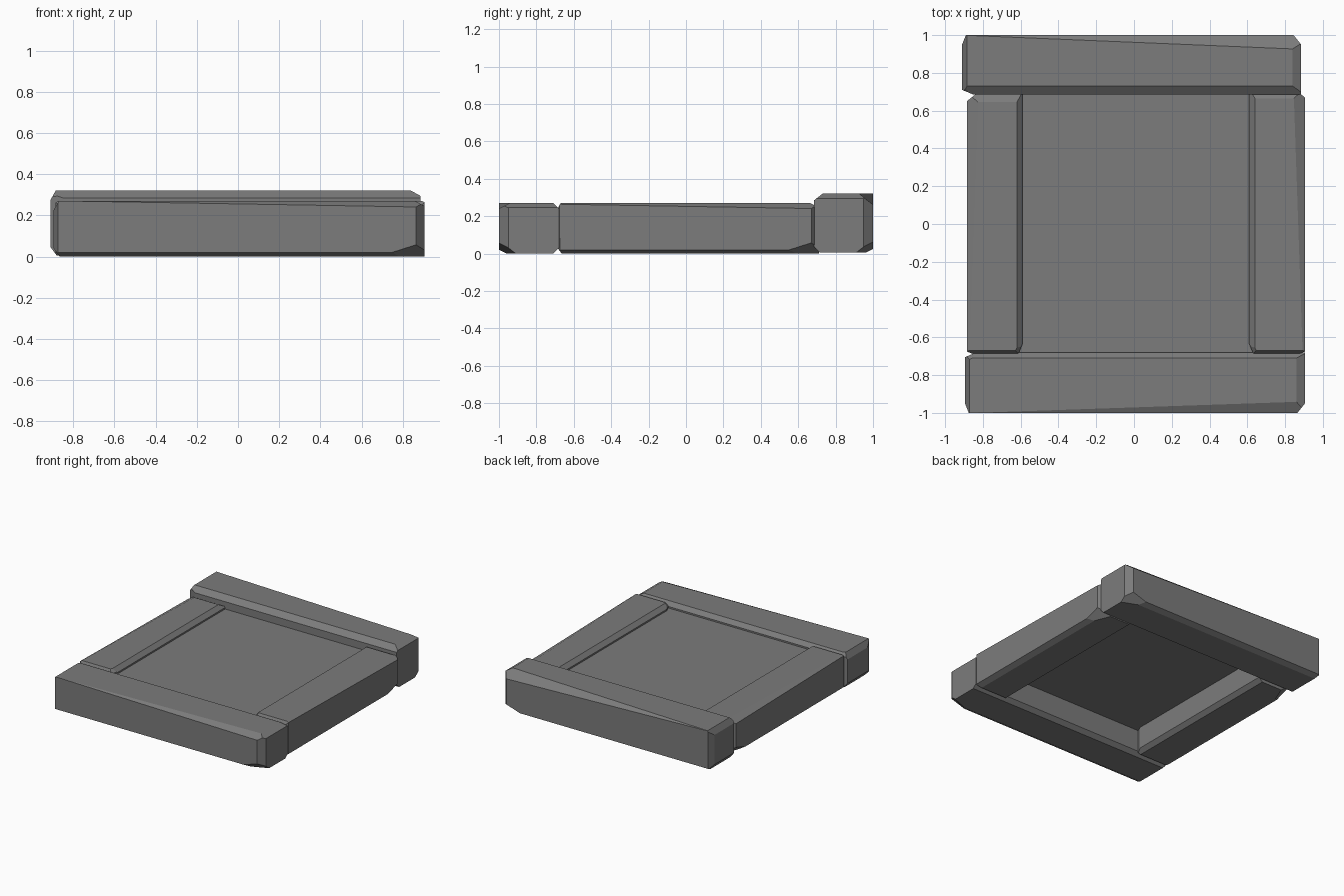
import bpy
import bmesh
from mathutils import Vector

if "Cube" in bpy.data.objects:
    bpy.data.objects.remove(bpy.data.objects["Cube"], do_unlink=True)

stone = bpy.data.materials.new("grey stone")
stone.use_nodes = True
grey = (0.2, 0.2, 0.2, 1)
stone.diffuse_color = grey
bsdf = stone.node_tree.nodes["Principled BSDF"]
bsdf.inputs["Base Color"].default_value = grey
bsdf.inputs["Roughness"].default_value = 0.9

# Chipped edges and corners: (side along, outward, up), (cut depth on each axis)
CHIPS = [
    ((1, 1, 1), (1.75, 0.06, 0.03)),      # long tapering chip on the outer top edge
    ((0, -1, 1), (0, 0.03, 0.03)),
    ((0, 1, -1), (0, 0.04, 0.02)),
    ((0, -1, -1), (0, 0.03, 0.03)),
    ((1, 1, -1), (0.22, 0.09, 0.07)),     # large bottom corner chip
    ((1, 1, 0), (0.04, 0.05, 0)),
    ((-1, 1, 0), (0.02, 0.05, 0)),
    ((1, 0, 1), (0.045, 0, 0.025)),
    ((-1, 0, 1), (0.025, 0, 0.045)),
    ((-1, 0, -1), (0.03, 0, 0.04)),
    ((-1, -1, 1), (0.1, 0.05, 0.06)),
    ((-1, -1, 0), (0.06, 0.025, 0)),
]


def block(name, low, high, along=0, outward=1, chips=()):
    """Box between two corners, with its edges chipped by slicing planes."""
    low, high = Vector(low), Vector(high)
    bm = bmesh.new()
    bmesh.ops.create_cube(bm, size=1)
    for v in bm.verts:
        v.co = Vector([c * s for c, s in zip(v.co, high - low)]) + (low + high) / 2
    for sides, depths in chips:
        normal, corner = Vector(), low.copy()
        for axis, side, depth in zip((along, 1 - along, 2), sides, depths):
            if axis == 1 - along:
                side *= outward
            if side:
                normal[axis] = side / depth
                corner[axis] = high[axis] if side > 0 else low[axis]
        point = corner - normal / normal.length_squared
        cut = bmesh.ops.bisect_plane(
            bm, geom=bm.verts[:] + bm.edges[:] + bm.faces[:],
            plane_co=point, plane_no=normal.normalized(), clear_outer=True)
        rim = [e for e in cut["geom_cut"] if isinstance(e, bmesh.types.BMEdge)]
        if len(rim) > 2:
            bmesh.ops.contextual_create(bm, geom=rim)
    bmesh.ops.recalc_face_normals(bm, faces=bm.faces[:])
    mesh = bpy.data.meshes.new(name)
    bm.to_mesh(mesh)
    bm.free()
    mesh.materials.append(stone)
    obj = bpy.data.objects.new(name, mesh)
    bpy.context.collection.objects.link(obj)
    return obj


# Front and back beams run along x, the back one stands higher
block("front_beam", (-0.895, -1, 0), (0.905, -0.68, 0.27), 0, -1, CHIPS)
taller = [((1, 1, 1), (1.8, 0.075, 0.06)), ((0, -1, 1), (0, 0.045, 0.035))]
block("back_beam", (-0.91, 0.685, 0.005), (0.885, 1, 0.32), 0, 1, taller + CHIPS[2:])

# Side beams run along y between them
block("left_beam", (0.61, -0.695, 0), (0.905, 0.71, 0.27), 1, 1, CHIPS)
block("right_beam", (-0.885, -0.695, 0), (-0.59, 0.69, 0.27), 1, -1, CHIPS)

# Thin panel set just under the top of the frame
block("centre_panel", (-0.65, -0.73, 0.2), (0.66, 0.73, 0.228))
